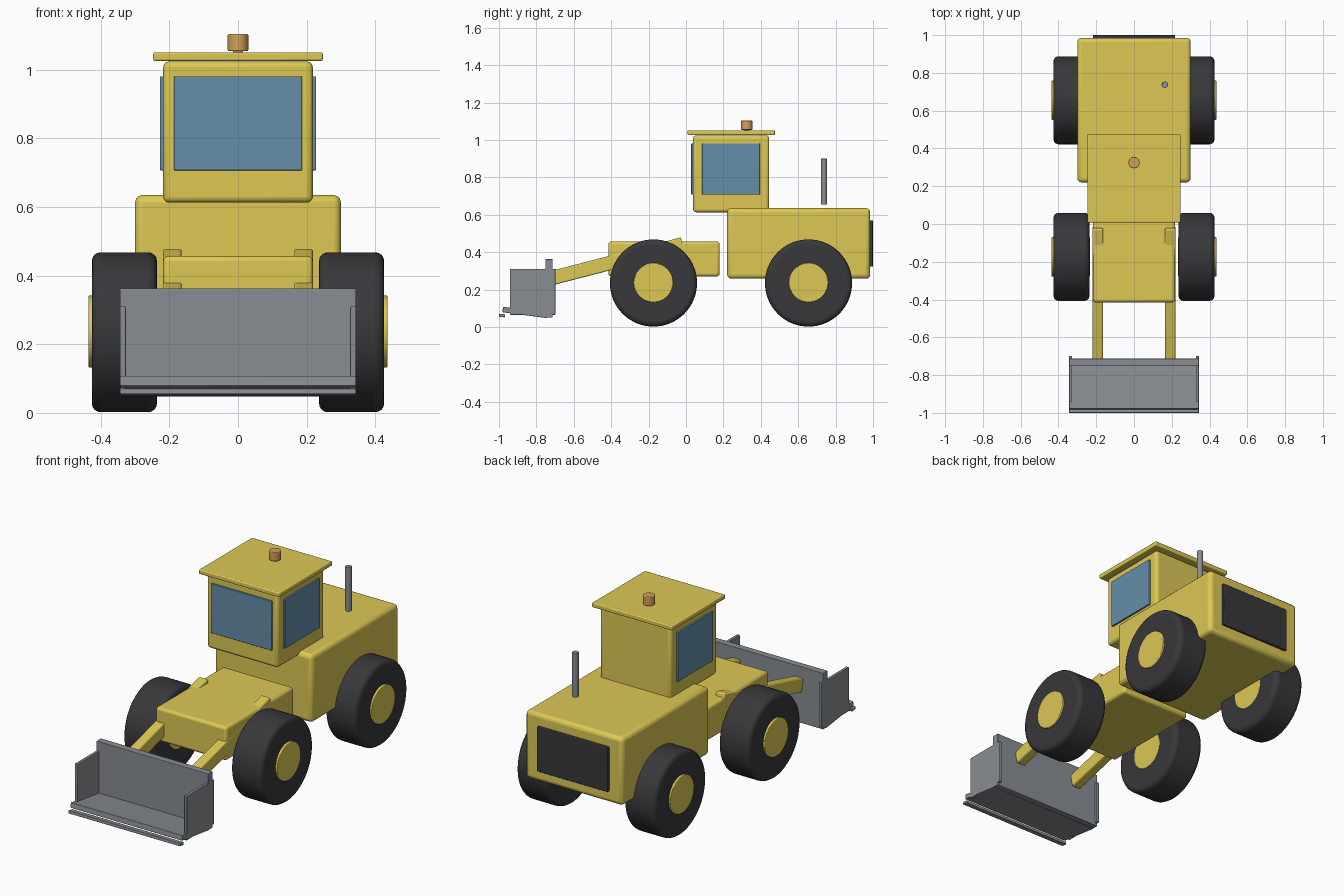
import bpy
from math import radians, pi, atan2, hypot

if "Cube" in bpy.data.objects:
    bpy.data.objects.remove(bpy.data.objects["Cube"])


def material(name, r, g, b):
    m = bpy.data.materials.new(name)
    m.diffuse_color = (r, g, b, 1)
    m.use_nodes = True
    m.node_tree.nodes["Principled BSDF"].inputs["Base Color"].default_value = m.diffuse_color
    return m


YELLOW = material("yellow_paint", 0.72, 0.58, 0.09)
RUBBER = material("dark_rubber", 0.04, 0.04, 0.045)
GLASS = material("blue_glass", 0.13, 0.27, 0.40)
STEEL = material("steel", 0.25, 0.27, 0.29)
AMBER = material("amber", 0.65, 0.35, 0.10)


def finish(obj, name, mat, bevel, segments=3):
    obj.name = name
    obj.data.materials.append(mat)
    if bevel:
        mod = obj.modifiers.new("rounded_edges", 'BEVEL')
        mod.width = bevel
        mod.segments = segments
        mod.limit_method = 'ANGLE'
        mod.angle_limit = radians(40)
    bpy.ops.object.shade_smooth_by_angle(angle=radians(35))
    return obj


def box(name, x, y, z, mat, bevel=0.0, tilt=0.0):
    """Box from (min, max) ranges, tilted about the x axis."""
    lo, hi = zip(x, y, z)
    bpy.ops.mesh.primitive_cube_add(
        size=1, location=[(a + b) / 2 for a, b in zip(lo, hi)])
    obj = bpy.context.object
    obj.scale = [b - a for a, b in zip(lo, hi)]
    bpy.ops.object.transform_apply(location=False, rotation=False, scale=True)
    obj.rotation_euler.x = tilt
    return finish(obj, name, mat, bevel)


def cylinder(name, centre, radius, depth, mat, bevel=0.0, sideways=False, sides=48):
    bpy.ops.mesh.primitive_cylinder_add(
        vertices=sides, radius=radius, depth=depth, location=centre,
        rotation=(0, pi / 2 if sideways else 0, 0))
    return finish(bpy.context.object, name, mat, bevel, 4)


# Bodies
box("engine_body", (-0.30, 0.30), (0.22, 0.985), (0.258, 0.635), YELLOW, 0.022)
box("radiator_grille", (-0.218, 0.218), (0.97, 1.0), (0.322, 0.57), RUBBER, 0.004)
box("front_body", (-0.218, 0.218), (-0.415, 0.18), (0.27, 0.457), YELLOW, 0.015)

# Cab, roof and windows
box("cab", (-0.218, 0.218), (0.038, 0.445), (0.613, 1.024), YELLOW, 0.016)
box("cab_roof", (-0.247, 0.247), (0.008, 0.475), (1.026, 1.051), YELLOW, 0.005)
box("windshield", (-0.187, 0.187), (0.028, 0.06), (0.707, 0.981), GLASS, 0.003)
box("beacon_base", (-0.015, 0.015), (0.31, 0.34), (1.045, 1.056), AMBER)
cylinder("beacon", (0, 0.325, 1.079), 0.03, 0.05, AMBER, 0.004, sides=32)
cylinder("exhaust_pipe", (0.163, 0.738, 0.777), 0.017, 0.246, STEEL, 0.002, sides=24)

# Lift arm line, in the y-z plane
y0, z0, y1, z1 = -0.715, 0.262, -0.018, 0.442
length, slope = hypot(y1 - y0, z1 - z0), atan2(z1 - z0, y1 - y0)
ym, zm = (y0 + y1) / 2, (z0 + z1) / 2

for side, s in (("left", -1), ("right", 1)):
    def span(a, b):
        return tuple(sorted((s * a, s * b)))

    box(f"side_window_{side}", span(0.20, 0.228), (0.086, 0.395),
        (0.707, 0.981), GLASS, 0.003)
    box(f"lift_arm_{side}", span(0.164, 0.219), (ym - length / 2, ym + length / 2),
        (zm - 0.038, zm + 0.038), YELLOW, 0.007, slope)
    box(f"bucket_side_{side}", span(0.327, 0.344), (-0.941, -0.698),
        (0.065, 0.31), STEEL, 0.003)
    # Wheels and hubs
    for end, y in (("front", -0.174), ("rear", 0.655)):
        cylinder(f"tyre_{end}_{side}", (s * 0.331, y, 0.235), 0.233, 0.19,
                 RUBBER, 0.026, True, 64)
        cylinder(f"hub_{end}_{side}", (s * 0.335, y, 0.237), 0.105, 0.202,
                 YELLOW, 0.004, True)

# Bucket
box("bucket_back", (-0.344, 0.344), (-0.752, -0.713), (0.05, 0.363), STEEL, 0.003)
box("bucket_floor", (-0.344, 0.344), (-0.981, -0.739), (0.063, 0.092), STEEL,
    0.003, radians(-7.5))
box("bucket_cutting_edge", (-0.344, 0.344), (-0.9995, -0.967), (0.053, 0.069), STEEL,
    0.003, radians(-7.5))
